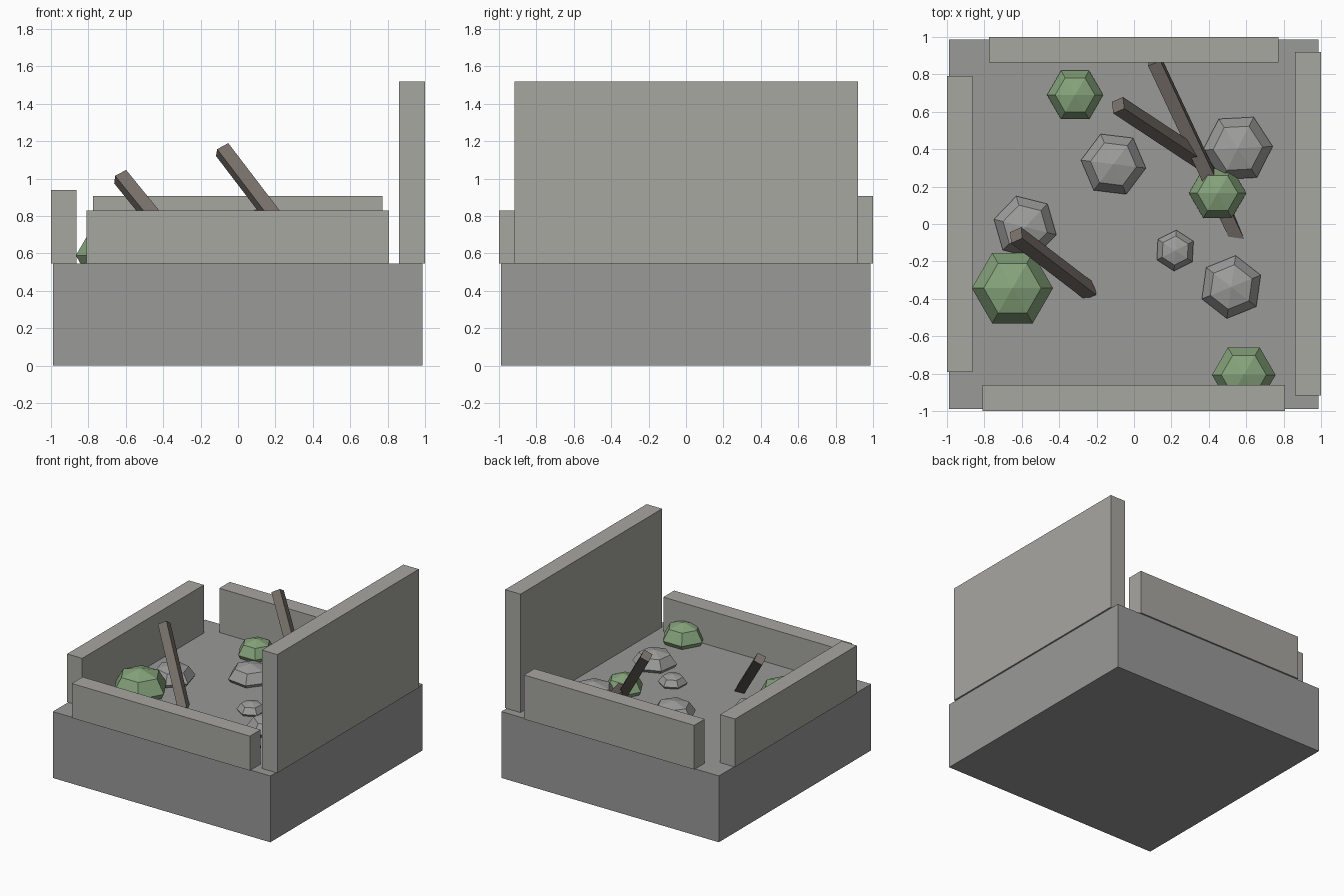
import bpy
from math import radians
from mathutils import Quaternion, Vector

if "Cube" in bpy.data.objects:
    bpy.data.objects.remove(bpy.data.objects["Cube"])

FLOOR = 0.545


def material(name, rgb):
    m = bpy.data.materials.new(name)
    m.diffuse_color = (*rgb, 1)
    m.use_nodes = True
    m.node_tree.nodes["Principled BSDF"].inputs["Base Color"].default_value = m.diffuse_color
    return m


BASE = material("foundation_grey", (0.32, 0.32, 0.315))
STONE = material("rubble_grey", (0.34, 0.34, 0.335))
WALL = material("wall_stone", (0.39, 0.385, 0.355))
LEAF = material("leaf_green", (0.24, 0.37, 0.20))
WOOD = material("old_wood", (0.19, 0.165, 0.145))


def finish(ob, name, mat):
    ob.name = name
    ob.data.materials.append(mat)
    return ob


def box(name, lo, hi, mat):
    lo, hi = Vector(lo), Vector(hi)
    bpy.ops.mesh.primitive_cube_add(size=1, location=(lo + hi) / 2)
    bpy.context.object.scale = hi - lo
    return finish(bpy.context.object, name, mat)


def lump(name, x, y, r, turn, squash, lift, mat):
    # Flattened six-sided sphere, partly sunk into the floor
    bpy.ops.mesh.primitive_uv_sphere_add(
        segments=6, ring_count=4, radius=r,
        location=(x, y, FLOOR + lift * r), rotation=(0, 0, radians(turn + 30)))
    bpy.context.object.scale = (1, 1, squash)
    return finish(bpy.context.object, name, mat)


def beam(name, top, foot, roll=0, side=0.072):
    # Square timber leaning from its foot to its top
    top, foot = Vector(top), Vector(foot)
    axis = top - foot
    up = Vector((0, 0, 1))
    bpy.ops.mesh.primitive_cube_add(size=1, location=(top + foot) / 2)
    ob = bpy.context.object
    turn = up.rotation_difference(axis) @ Quaternion(up, radians(roll))
    ob.rotation_euler = turn.to_euler()
    ob.scale = (side, side, axis.length)
    return finish(ob, name, WOOD)


# Foundation block
box("foundation", (-0.99, -0.99, 0), (0.987, 0.987, FLOOR), BASE)

# Broken walls of differing heights
box("left_wall", (-1, -0.79, FLOOR), (-0.863, 0.79, 0.94), WALL)
box("right_wall", (0.86, -0.918, FLOOR), (1, 0.92, 1.518), WALL)
box("front_wall", (-0.81, -1, FLOOR), (0.808, -0.86, 0.828), WALL)
box("back_wall", (-0.775, 0.864, FLOOR), (0.772, 1, 0.908), WALL)

# Rubble stones: x, y, radius, turn
for i, (x, y, r, a) in enumerate([
        (-0.11, 0.32, 0.175, -7), (0.555, 0.405, 0.187, 3),
        (-0.582, -0.016, 0.172, -14), (0.22, -0.142, 0.11, 27),
        (0.52, -0.337, 0.17, 22)]):
    lump(f"rubble_{i + 1}", x, y, r, a, 0.6, 0.15, STONE)

# Bushes: x, y, radius
for i, (x, y, r) in enumerate([
        (-0.65, -0.343, 0.217), (-0.315, 0.69, 0.15),
        (0.447, 0.165, 0.153), (0.587, -0.807, 0.17)]):
    lump(f"bush_{i + 1}", x, y, r, 0, 0.72, 0.2, LEAF)

# Fallen roof beams
beam("fallen_beam_1", (-0.085, 0.635, 1.155), (0.40, 0.315, 0.52), 15)
beam("fallen_beam_2", (0.11, 0.87, 0.80), (0.58, -0.13, 0.49), 15)
beam("fallen_beam_3", (-0.63, -0.06, 1.01), (-0.235, -0.362, 0.525), 15)
